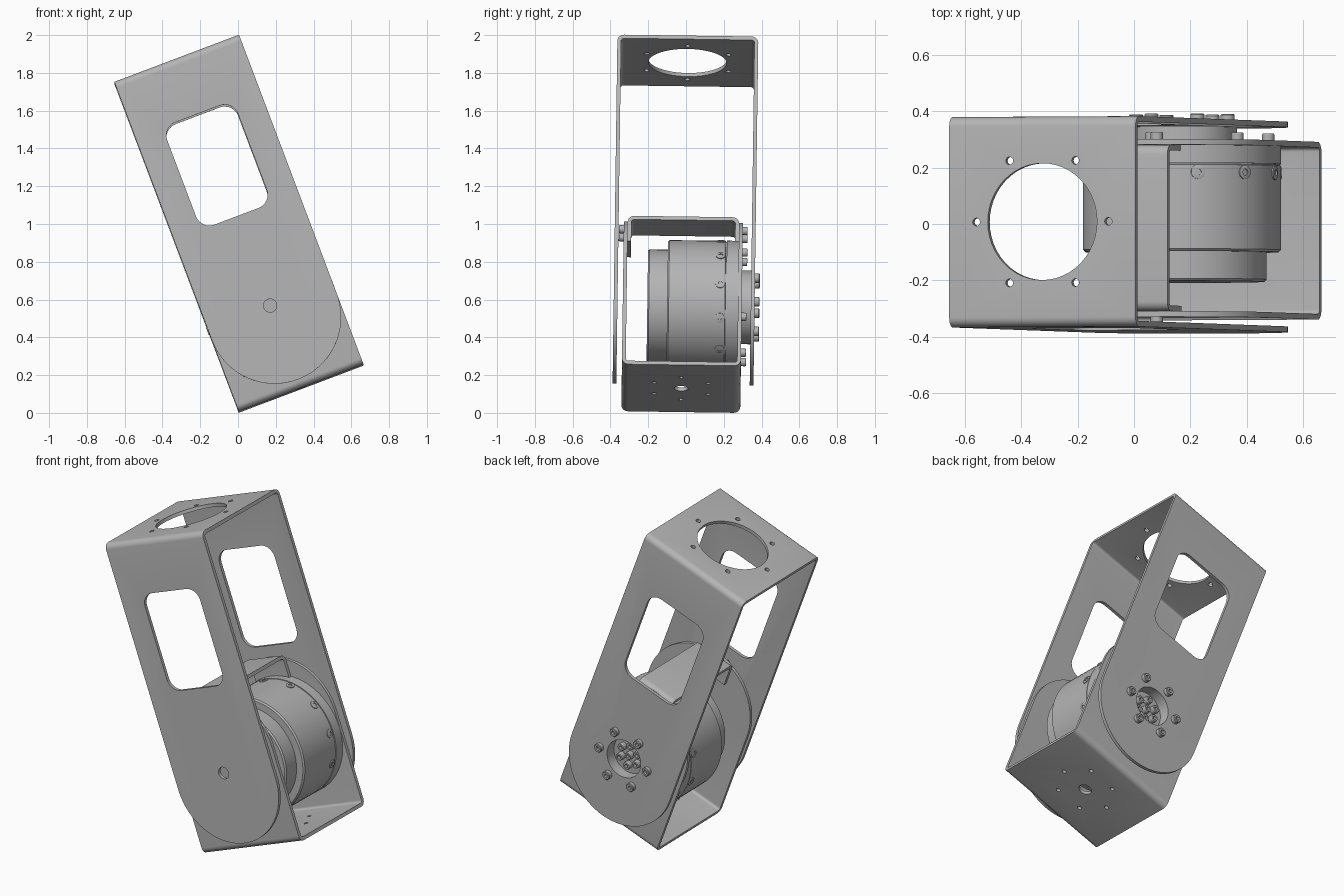
import bpy, bmesh
from math import radians, pi, cos, sin
from mathutils import Matrix, Vector

cube = bpy.data.objects.get("Cube")
if cube:
    bpy.data.objects.remove(cube, do_unlink=True)

metal = bpy.data.materials.new("grey_metal")
metal.use_nodes = True
GREY = (0.46, 0.46, 0.46, 1)
metal.diffuse_color = GREY
metal.node_tree.nodes["Principled BSDF"].inputs["Base Color"].default_value = GREY

# Local frame: origin on the joint axis (y), z along the bracket length
POSE = (Matrix.Translation((0.17, -0.01, 0.563))
        @ Matrix.Rotation(radians(-0.8), 4, 'X') @ Matrix.Rotation(radians(-20.7), 4, 'Y'))
HALF = 0.353      # half width of the brackets
T = 0.02          # sheet thickness
parts = []


def to_object(name, bm):
    bmesh.ops.recalc_face_normals(bm, faces=bm.faces[:])
    mesh = bpy.data.meshes.new(name)
    bm.to_mesh(mesh)
    bm.free()
    obj = bpy.data.objects.new(name, mesh)
    bpy.context.collection.objects.link(obj)
    return obj


def finish(obj, local=Matrix()):
    obj.data.materials.clear()
    obj.data.materials.append(metal)
    obj.matrix_world = POSE @ local
    parts.append(obj)


def arc(cx, cy, r, a0, a1, n):
    angles = [radians(a0 + (a1 - a0) * i / n) for i in range(n + 1)]
    return [(cx + r * cos(a), cy + r * sin(a)) for a in angles]


def prism(name, pts, axis, lo, hi):
    """Extrude a 2D outline along an axis between lo and hi."""
    place = {'X': lambda p, d: (d, p[0], p[1]),
             'Y': lambda p, d: (p[0], d, p[1]),
             'Z': lambda p, d: (p[0], p[1], d)}[axis]
    bm = bmesh.new()
    a = [bm.verts.new(place(p, lo)) for p in pts]
    b = [bm.verts.new(place(p, hi)) for p in pts]
    bm.faces.new(a)
    bm.faces.new(b)
    for i in range(len(pts)):
        j = (i + 1) % len(pts)
        bm.faces.new((a[i], a[j], b[j], b[i]))
    return to_object(name, bm)


def hole(x, y, r, axis, lo, hi, n=32):
    return prism("cutter", arc(x, y, r, 0, 360 - 360 / n, n - 1), axis, lo, hi)


def cut(obj, cutter, operation='DIFFERENCE'):
    mod = obj.modifiers.new("cut", 'BOOLEAN')
    mod.operation, mod.object, mod.solver = operation, cutter, 'EXACT'
    bpy.context.view_layer.update()
    graph = bpy.context.evaluated_depsgraph_get()
    mesh = bpy.data.meshes.new_from_object(obj.evaluated_get(graph))
    obj.modifiers.clear()
    obj.data = mesh
    bpy.data.objects.remove(cutter, do_unlink=True)


def lathe(name, profile, local, steps=64):
    """Revolve an (r, h) profile about local z."""
    bm = bmesh.new()
    vs = [bm.verts.new((r, 0, h)) for r, h in profile]
    es = [bm.edges.new(pair) for pair in zip(vs, vs[1:])]
    bmesh.ops.spin(bm, geom=vs + es, cent=(0, 0, 0), axis=(0, 0, 1),
                   angle=2 * pi, steps=steps, use_duplicate=False)
    bmesh.ops.remove_doubles(bm, verts=bm.verts[:], dist=1e-5)
    finish(to_object(name, bm), local)


def u_sheet(name, half, web, end, mid, width, flip=1):
    """Bent U-shaped sheet: web at z = web, legs reaching z = end."""
    R, k = 0.035, half - 0.035
    outer = arc(k, web - R, R, 0, 90, 6) + arc(-k, web - R, R, 90, 180, 6)
    inner = arc(-k, web - R, R - T, 180, 90, 6) + arc(k, web - R, R - T, 90, 0, 6)
    pts = ([(half, end)] + outer + [(-half, end), (T - half, end)]
           + inner + [(half - T, end)])
    return prism(name, [(y + mid, z * flip) for y, z in pts], 'X', -width, width)


def stadium(centre, far, flip=1):
    pts = arc(0, centre, HALF, 180, 360, 48) + [(HALF, far), (-HALF, far)]
    return prism("cutter", [(x, z * flip) for x, z in pts], 'Y', -1, 1)


def ring(r, count, start):
    return [(r * cos(radians(start) + 2 * pi * i / count),
             r * sin(radians(start) + 2 * pi * i / count)) for i in range(count)]


# Outer bracket with windows, web opening and pivot holes
outer = u_sheet("outer_bracket", 0.373, 1.40, -0.6, 0, 0.45)
cut(outer, stadium(-0.065, 1.6), 'INTERSECT')
w, lo, hi, r = 0.2, 0.505, 1.085, 0.075
window = (arc(w - r, hi - r, r, 0, 90, 8) + arc(r - w, hi - r, r, 90, 180, 8)
          + arc(r - w, lo + r, r, 180, 270, 8) + arc(w - r, lo + r, r, 270, 360, 8))
cut(outer, prism("cutter", window, 'Y', -1, 1))
cut(outer, hole(0, 0, 0.207, 'Z', 1.3, 1.5, 48))
for x, y in ring(0.25, 6, 0):
    cut(outer, hole(x, y, 0.014, 'Z', 1.3, 1.5, 16))
cut(outer, hole(0, 0, 0.035, 'Y', -0.5, -0.2))
cut(outer, hole(0, 0, 0.115, 'Y', 0.2, 0.5))
finish(outer)

# Inner bracket, facing the other way
MID = -0.01
inner = u_sheet("inner_bracket", 0.315, 0.464, -0.6, MID, 0.45, -1)
cut(inner, stadium(-0.1, 0.7, -1), 'INTERSECT')
cut(inner, hole(0, MID, 0.037, 'Z', -0.6, -0.4))
for x, y in ring(0.165, 6, 0):
    cut(inner, hole(x, y + MID, 0.012, 'Z', -0.6, -0.4, 16))
finish(inner)

# Strap joining the tips of the inner bracket
finish(u_sheet("bridge_strap", 0.295, 0.464, 0.32, MID, 0.12))

# Motor, revolved about the joint axis
TO_Y = Matrix.Rotation(radians(-90), 4, 'X')
lathe("motor_end_cover", [(0, -0.195), (0.292, -0.195), (0.3, -0.187), (0.3, -0.09)], TO_Y)
lathe("motor_housing", [(0, -0.09), (0.343, -0.09), (0.351, -0.082), (0.351, 0.216),
                        (0.346, 0.218), (0.346, 0.222)], TO_Y)
lathe("motor_flange", [(0, 0.222), (0.352, 0.222), (0.352, 0.285), (0, 0.285)], TO_Y)
lathe("output_hub", [(0.115, 0.305), (0.195, 0.305), (0.195, 0.353),
                     (0.115, 0.353), (0.115, 0.305)], TO_Y)


# Socket-head screws
def screw(name, local, r, h):
    lathe(name, [(0, h * 0.4), (r * 0.45, h * 0.4), (r * 0.45, h), (r * 0.88, h),
                 (r, h * 0.85), (r, 0), (0, 0)], local, 18)


def screw_y(name, x, y, z, r, h, direction=1):
    turn = Matrix.Rotation(radians(-90 * direction), 4, 'X')
    screw(name, Matrix.Translation((x, y, z)) @ turn, r, h)


for x, z in ring(0.165, 6, -10):
    screw_y("hub_screw", x, 0.373, z, 0.025, 0.026)
for x, z in ring(0.064, 6, 20) + [(0, 0)]:
    screw_y("output_screw", x, 0.305, z, 0.023, 0.03)
for x, z in ring(0.31, 6, 30):
    screw_y("flange_screw", x, 0.305, z, 0.022, 0.026)
for x in (-0.06, 0.06):
    screw_y("strap_screw", x, 0.305, 0.41, 0.022, 0.026)
    screw_y("strap_screw", x, -0.325, 0.41, 0.022, 0.026, -1)
for x, z in ring(0.348, 12, 0):
    d = Vector((x, 0, z))
    screw("housing_screw", Matrix.Translation(d + Vector((0, 0.19, 0)))
          @ d.to_track_quat('Z', 'Y').to_matrix().to_4x4(), 0.025, 0.008)

# Smooth the round surfaces, keep the folds and rims crisp
for obj in bpy.context.view_layer.objects:
    obj.select_set(obj in parts)
bpy.context.view_layer.objects.active = outer
bpy.ops.object.shade_smooth_by_angle(angle=radians(30))
